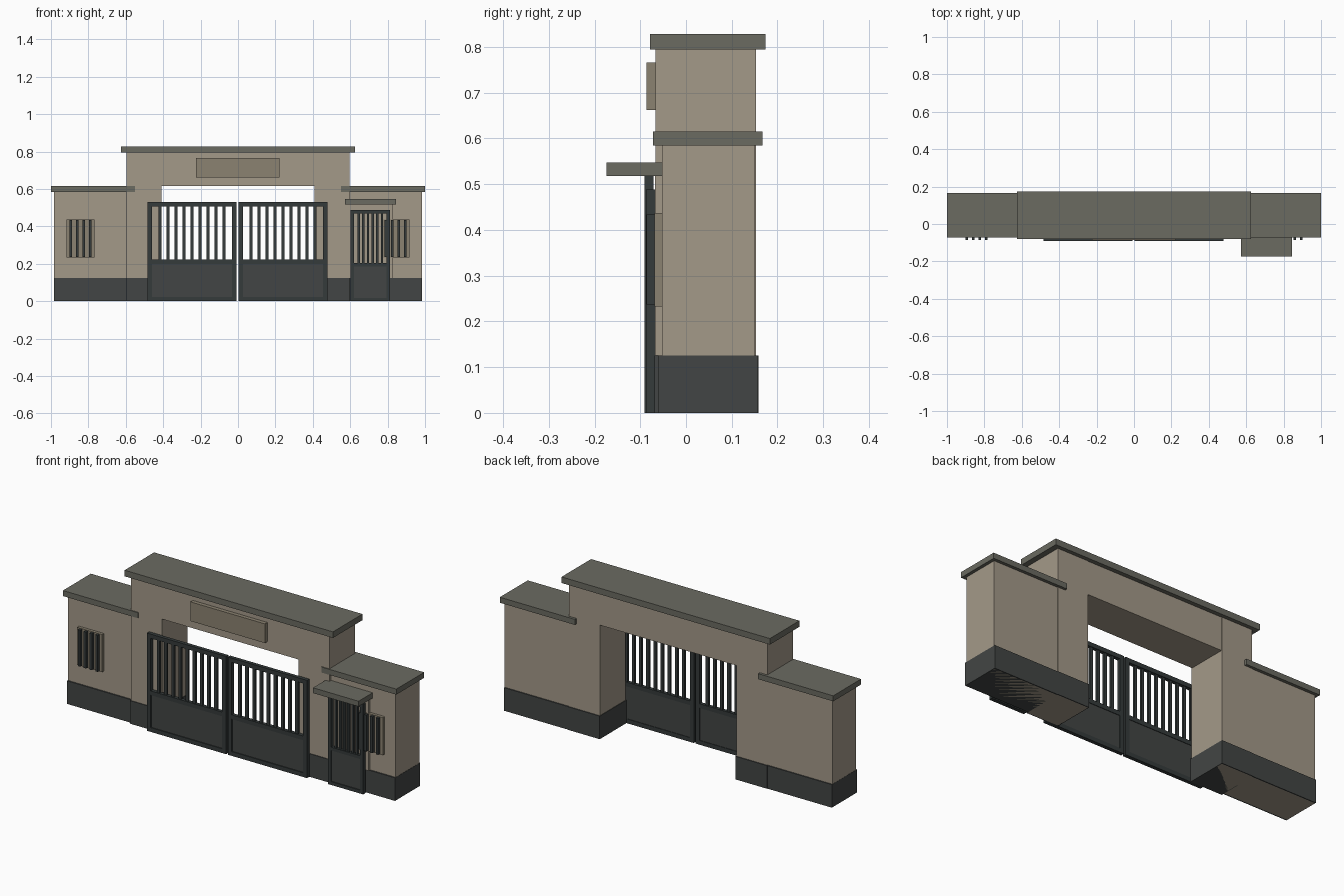
import bpy, bmesh
from mathutils import Matrix, Vector

if "Cube" in bpy.data.objects:
    bpy.data.objects.remove(bpy.data.objects["Cube"])


def material(name, rgb):
    m = bpy.data.materials.new(name)
    m.diffuse_color = (*rgb, 1)
    m.use_nodes = True
    m.node_tree.nodes["Principled BSDF"].inputs["Base Color"].default_value = m.diffuse_color
    return m


STONE = material("warm_stone", (0.37, 0.32, 0.25))
SIGN = material("sign_stone", (0.26, 0.225, 0.165))
CAP = material("grey_coping", (0.145, 0.145, 0.12))
DARK = material("dark_base", (0.055, 0.06, 0.058))
METAL = material("dark_metal", (0.035, 0.043, 0.043))


def boxes(name, mat, *bounds):
    """One object made of boxes given as (x0, x1, y0, y1, z0, z1)."""
    bm = bmesh.new()
    for x0, x1, y0, y1, z0, z1 in bounds:
        mid = Vector(((x0 + x1) / 2, (y0 + y1) / 2, (z0 + z1) / 2))
        size = (abs(x1 - x0), y1 - y0, z1 - z0)
        bmesh.ops.create_cube(bm, size=1, matrix=Matrix.Translation(mid) @ Matrix.Diagonal((*size, 1)))
    me = bpy.data.meshes.new(name)
    bm.to_mesh(me)
    bm.free()
    me.materials.append(mat)
    ob = bpy.data.objects.new(name, me)
    bpy.context.collection.objects.link(ob)
    return ob


def bar_row(x0, x1, count, width, y0, y1, z0, z1):
    """Evenly spaced upright bars between two posts."""
    step = (x1 - x0) / (count + 1)
    return [(x0 + step * i - width / 2, x0 + step * i + width / 2, y0, y1, z0, z1)
            for i in range(1, count + 1)]


def gate_leaf(name, x0, x1, top, rail, frame, bars, bar_w, y0, y1):
    """Framed leaf: solid lower panel and bars above."""
    boxes(name + "_frame", METAL,
          (x0, x0 + frame, y0, y1, 0, top), (x1 - frame, x1, y0, y1, 0, top),
          (x0 + frame, x1 - frame, y0, y1, top - frame, top),
          (x0 + frame, x1 - frame, y0, y1, rail - frame, rail),
          (x0 + frame, x1 - frame, y0, y1, 0, frame))
    boxes(name + "_panel", DARK, (x0 + frame, x1 - frame, y0 + 0.005, y1 - 0.003, frame, rail - frame))
    boxes(name + "_bars", METAL,
          *bar_row(x0 + frame, x1 - frame, bars, bar_w, y0 + 0.004, y1 - 0.004, rail, top - frame))


# masonry on both sides
for side, s in (("left", -1), ("right", 1)):
    boxes(side + "_wall", STONE, (s * 0.595, s * 0.983, -0.053, 0.15, 0, 0.585))
    boxes(side + "_pillar", STONE, (s * 0.41, s * 0.595, -0.067, 0.153, 0, 0.795))
    boxes(side + "_wall_base", DARK, (s * 0.598, s * 0.984, -0.06, 0.156, 0, 0.125))
    boxes(side + "_pillar_base", DARK, (s * 0.407, s * 0.598, -0.071, 0.158, 0, 0.125))
    boxes(side + "_wall_coping", CAP, (s * 0.55, s * 1.0, -0.072, 0.167, 0.585, 0.615))
    # barred window
    boxes(side + "_window_panel", SIGN, (s * 0.767, s * 0.917, -0.069, -0.053, 0.233, 0.437))
    boxes(side + "_window_bars", METAL,
          *[(s * x - 0.007, s * x + 0.007, -0.086, -0.069, 0.237, 0.434)
            for x in (0.789, 0.824, 0.859, 0.894)])

# lintel, coping and blank plaque
boxes("lintel", STONE, (-0.41, 0.41, -0.065, 0.151, 0.615, 0.795))
boxes("top_coping", CAP, (-0.625, 0.625, -0.079, 0.174, 0.795, 0.828))
boxes("plaque", SIGN, (-0.225, 0.222, -0.086, -0.065, 0.662, 0.766))

# main gate leaves
gate_leaf("left_gate", -0.483, -0.008, 0.53, 0.222, 0.023, 9, 0.016, -0.091, -0.071)
gate_leaf("right_gate", 0.003, 0.478, 0.53, 0.222, 0.023, 9, 0.016, -0.091, -0.071)

# side door with surround and canopy
boxes("door_surround", STONE, (0.585, 0.83, -0.068, -0.053, 0.125, 0.518))
gate_leaf("side_door", 0.602, 0.813, 0.488, 0.205, 0.018, 6, 0.012, -0.088, -0.068)
boxes("door_canopy", CAP, (0.572, 0.845, -0.174, -0.053, 0.518, 0.547))
